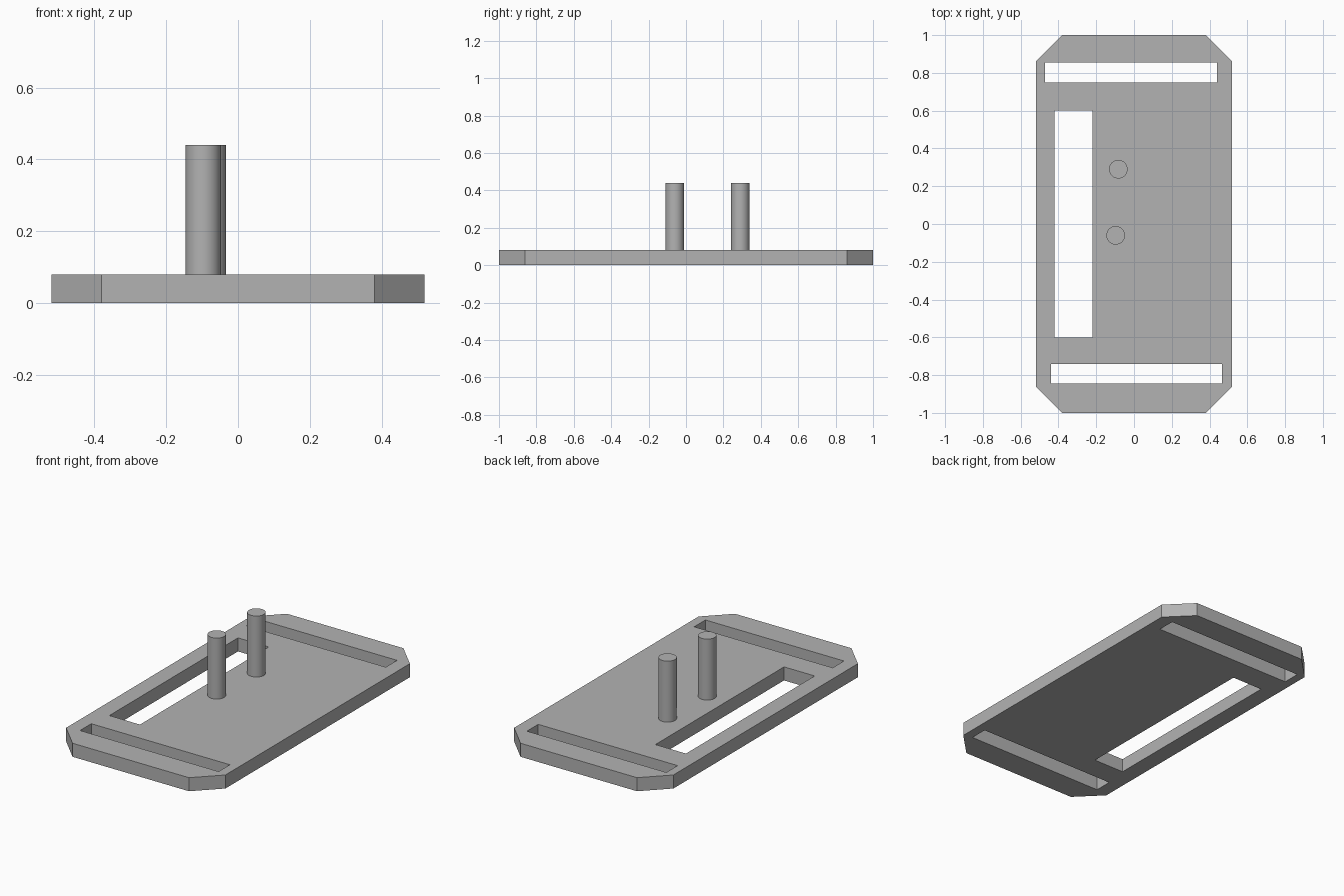
import bpy
import bmesh

cube = bpy.data.objects.get("Cube")
if cube:
    bpy.data.objects.remove(cube, do_unlink=True)

GREY = (0.45, 0.45, 0.45, 1)
THICK = 0.08

grey = bpy.data.materials.new("plain grey")
grey.use_nodes = True
grey.diffuse_color = GREY
grey.node_tree.nodes["Principled BSDF"].inputs["Base Color"].default_value = GREY


def select_only(obj):
    bpy.ops.object.select_all(action="DESELECT")
    obj.select_set(True)
    bpy.context.view_layer.objects.active = obj


def add_loop(curve, points):
    """Add a closed straight-sided outline to a flat curve."""
    spline = curve.splines.new("POLY")
    spline.points.add(len(points) - 1)
    for p, (x, y) in zip(spline.points, points):
        p.co = (x, y, 0, 1)
    spline.use_cyclic_u = True


def rectangle(x0, x1, y0, y1):
    return [(x0, y0), (x1, y0), (x1, y1), (x0, y1)]


# Base plate: chamfered outline with three through slots, extruded
W, L, C = 0.52, 1.0, 0.14
outline = [(W, C - L), (W, L - C), (W - C, L), (C - W, L),
           (-W, L - C), (-W, C - L), (C - W, -L), (W - C, -L)]
curve = bpy.data.curves.new("base_plate", "CURVE")
curve.dimensions = "2D"
curve.fill_mode = "BOTH"
curve.extrude = THICK / 2
add_loop(curve, outline)
add_loop(curve, rectangle(-0.47, 0.44, 0.75, 0.855))     # back strap slot
add_loop(curve, rectangle(-0.44, 0.465, -0.845, -0.74))  # front strap slot
add_loop(curve, rectangle(-0.42, -0.22, -0.6, 0.6))      # long side slot

plate = bpy.data.objects.new("base_plate", curve)
bpy.context.collection.objects.link(plate)
plate.location.z = THICK / 2
select_only(plate)
bpy.ops.object.convert(target="MESH")
plate = bpy.context.object

# Weld the caps to the walls and keep every face flat
bm = bmesh.new()
bm.from_mesh(plate.data)
bmesh.ops.remove_doubles(bm, verts=bm.verts, dist=0.0001)
bmesh.ops.recalc_face_normals(bm, faces=bm.faces)
for face in bm.faces:
    face.smooth = False
    face.material_index = 0
bm.to_mesh(plate.data)
bm.free()
plate.data.materials.clear()
plate.data.materials.append(grey)

# Two upright pegs
PEG_TOP = 0.44
for name, x, y in (("back_peg", -0.083, 0.29), ("front_peg", -0.097, -0.06)):
    bpy.ops.mesh.primitive_cylinder_add(
        vertices=48, radius=0.049, depth=PEG_TOP - THICK,
        location=(x, y, (PEG_TOP + THICK) / 2))
    peg = bpy.context.object
    peg.name = name
    peg.data.materials.append(grey)
    select_only(peg)
    bpy.ops.object.shade_smooth_by_angle()
